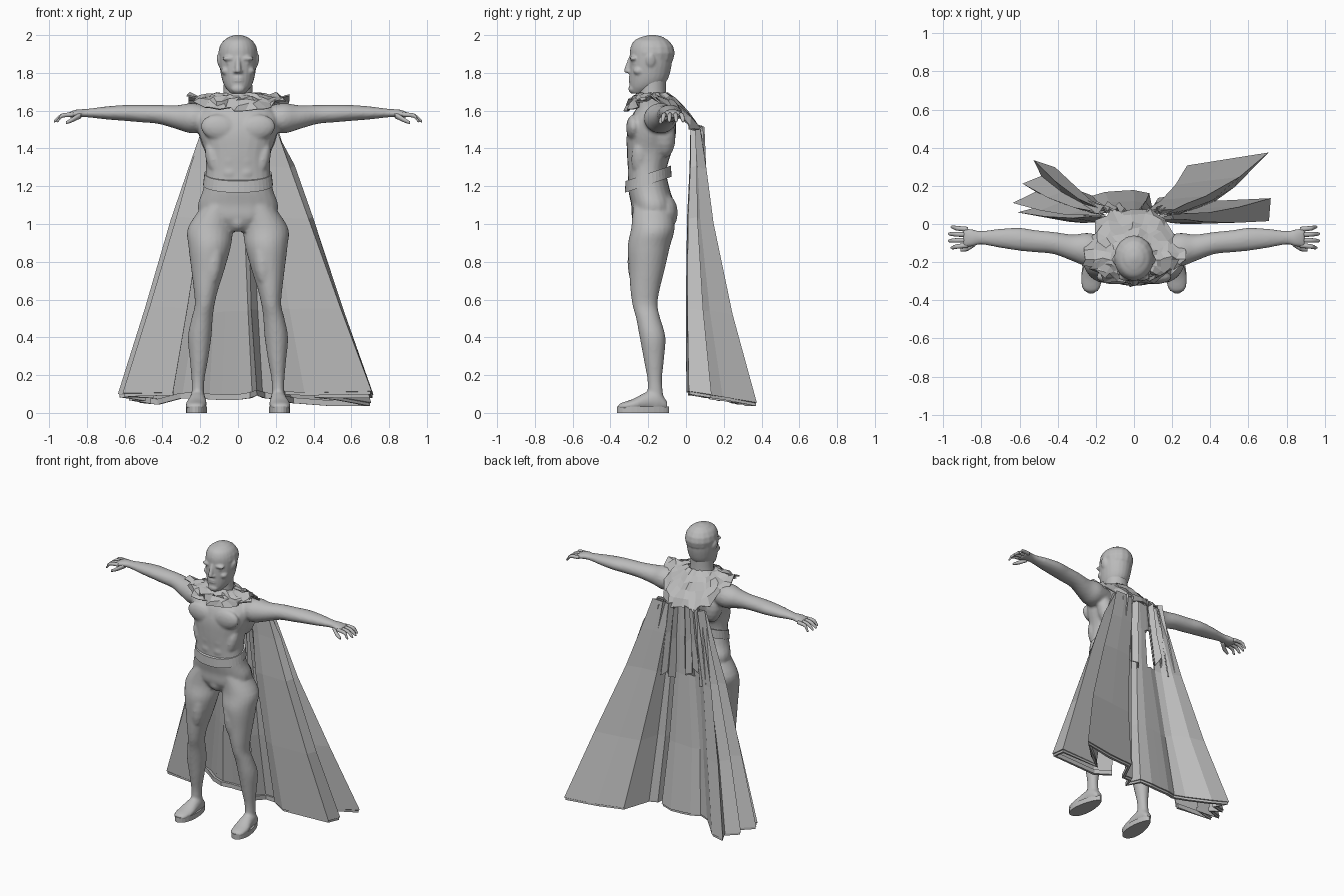
import bpy, bmesh, math, random
from mathutils import Vector

random.seed(4)
old = bpy.data.objects.get("Cube")
if old:
    bpy.data.objects.remove(old)

grey = bpy.data.materials.new("plain_grey")
grey.use_nodes = True
grey.diffuse_color = (.5, .5, .5, 1)
grey.node_tree.nodes["Principled BSDF"].inputs["Base Color"].default_value = (.5, .5, .5, 1)


def finish(bm, name, smooth=True):
    bmesh.ops.recalc_face_normals(bm, faces=bm.faces)
    mesh = bpy.data.meshes.new(name)
    for face in bm.faces:
        face.smooth = smooth
    bm.to_mesh(mesh)
    bm.free()
    obj = bpy.data.objects.new(name, mesh)
    bpy.context.collection.objects.link(obj)
    mesh.materials.append(grey)
    return obj


def fuse(obj, voxel, rounds):
    """Merge overlapping forms into one soft skin."""
    remesh = obj.modifiers.new("fuse", 'REMESH')
    remesh.mode = 'VOXEL'
    remesh.voxel_size = voxel
    remesh.use_smooth_shade = True
    soften = obj.modifiers.new("soften", 'SMOOTH')
    soften.iterations = rounds


def spline(rows, steps):
    """Smoothly interpolate rows of numbers."""
    rows = [Vector(row) for row in rows]
    padded = [rows[0]] + rows + [rows[-1]]
    out = []
    for a, b, c, d in zip(padded, padded[1:], padded[2:], padded[3:]):
        for s in range(steps):
            t = s / steps
            out.append(b + (c - a) * t / 2 + (a - b * 5 / 2 + c * 2 - d / 2) * t * t
                       + (b * 3 - a - c * 3 + d) * t ** 3 / 2)
    return out + [rows[-1]]


def loft(bm, rows, axis='z', side=1, square=1.0, steps=4, n=24):
    """Rows hold the position on the axis, two centre offsets and two radii."""
    rings = []
    for p, u, v, ru, rv in spline(rows, steps):
        ring = []
        for k in range(n):
            a = math.tau * k / n
            c, s = math.cos(a), math.sin(a)
            du = u + ru * math.copysign(abs(c) ** square, c)
            dv = v + rv * math.copysign(abs(s) ** square, s)
            co = {'x': (p, du, dv), 'y': (du, p, dv), 'z': (du, dv, p)}[axis]
            ring.append(bm.verts.new((co[0] * side, co[1], co[2])))
        rings.append(ring)
    for lo, hi in zip(rings, rings[1:]):
        for k in range(n):
            bm.faces.new((lo[k - 1], lo[k], hi[k], hi[k - 1]))
    bm.faces.new(rings[0])
    bm.faces.new(rings[-1])


def blob(bm, at, size, lean=0):
    """An ellipsoid, optionally leaning sideways."""
    rows = []
    for i in range(9):
        a = math.radians(-84 + 21 * i)
        dz, w = size[2] * math.sin(a), math.cos(a)
        rows.append((at[2] + dz, at[0] + lean * dz, at[1], size[0] * w, size[1] * w))
    loft(bm, rows, steps=1, n=16)


# Trunk and neck
bm = bmesh.new()
loft(bm, [(.96, 0, -.19, .07, .06), (1.03, 0, -.18, .19, .105), (1.1, 0, -.175, .212, .115),
          (1.18, 0, -.195, .186, .11), (1.28, 0, -.205, .17, .102), (1.38, 0, -.195, .175, .118),
          (1.48, 0, -.183, .207, .13), (1.56, 0, -.175, .215, .118), (1.62, 0, -.17, .17, .088),
          (1.66, 0, -.175, .09, .07)], square=.88)
loft(bm, [(1.58, 0, -.17, .11, .08), (1.68, 0, -.18, .08, .075), (1.79, 0, -.18, .076, .075)])

LEG = [(1.1, .1, -.18, .085, .1), (.98, .145, -.175, .12, .115), (.88, .15, -.197, .112, .112),
       (.75, .16, -.208, .086, .093), (.65, .17, -.217, .064, .077), (.57, .177, -.217, .052, .066),
       (.5, .19, -.2, .056, .064), (.4, .203, -.177, .062, .068), (.28, .207, -.17, .048, .053),
       (.16, .212, -.165, .033, .038), (.03, .213, -.16, .036, .05)]
ARM = [(.14, -.14, 1.56, .07, .06), (.24, -.135, 1.56, .088, .08), (.32, -.125, 1.565, .07, .064),
       (.42, -.1, 1.58, .058, .05), (.52, -.09, 1.585, .058, .046), (.6, -.08, 1.588, .06, .042),
       (.7, -.075, 1.588, .05, .034), (.8, -.072, 1.587, .036, .022), (.85, -.073, 1.585, .046, .022),
       (.895, -.072, 1.577, .053, .016)]
FOOT = [(-.1, .21, .04, .025, .02), (-.15, .213, .065, .04, .055), (-.21, .215, .06, .046, .05),
        (-.28, .222, .042, .056, .032), (-.34, .225, .034, .045, .02), (-.36, .223, .03, .02, .01)]
for s in (1, -1):
    loft(bm, LEG, side=s)
    loft(bm, ARM, axis='x', side=s)
    loft(bm, FOOT, axis='y', side=s)
    # Chest, belly, flank, back, seat, thigh and knee
    blob(bm, (.098 * s, -.277, 1.51), (.1, .04, .07), .15 * s)
    for z in (1.27, 1.335, 1.395):
        blob(bm, (.042 * s, -.29, z), (.038, .02, .03))
    blob(bm, (.13 * s, -.24, 1.34), (.04, .05, .1), .2 * s)
    blob(bm, (.15 * s, -.11, 1.46), (.055, .055, .11), .2 * s)
    blob(bm, (.09 * s, -.115, 1.06), (.095, .072, .1))
    blob(bm, (.13 * s, -.26, .8), (.05, .05, .14), -.1 * s)
    blob(bm, (.175 * s, -.262, .6), (.034, .026, .04))
blob(bm, (0, -.25, 1.02), (.045, .035, .055))
fuse(finish(bm, "body"), .01, 2)

# Fingers and thumbs, spread and drooping at the tips
THUMB = [(.83, -.095, 1.578, .02, .018), (.875, -.127, 1.553, .015, .014), (.91, -.136, 1.536, .008, .008)]
for s, label in ((1, "left_fingers"), (-1, "right_fingers")):
    bm = bmesh.new()
    loft(bm, THUMB, axis='x', side=s, n=10)
    for i in range(4):
        y = -.112 + .028 * i
        spread = .008 * (i - 1.5)
        reach = .982 - .014 * abs(i - 1.5)
        loft(bm, [(.87, y, 1.579, .013, .012), (.93, y + spread / 2, 1.574, .012, .012),
                  (reach - .01, y + spread, 1.55, .009, .01), (reach, y + spread, 1.543, .003, .004)],
             axis='x', side=s, n=10)
    finish(bm, label)

# Head with hair, nose, lips, chin, brow, eyes, cheeks and ears
bm = bmesh.new()
loft(bm, [(1.69, 0, -.25, .035, .04), (1.72, 0, -.22, .064, .078), (1.76, 0, -.2, .083, .1),
          (1.82, 0, -.19, .095, .11), (1.88, 0, -.185, .101, .113), (1.93, 0, -.183, .098, .112),
          (1.97, 0, -.185, .078, .09), (1.99, 0, -.187, .04, .05)])
blob(bm, (0, -.178, 1.905), (.105, .119, .097))
loft(bm, [(1.8, 0, -.308, .012, .012), (1.815, 0, -.312, .016, .016), (1.885, 0, -.29, .011, .012)], n=12)
for z in (1.772, 1.758):
    blob(bm, (0, -.29, z), (.032, .015, .008))
blob(bm, (0, -.285, 1.715), (.036, .02, .024))
for s in (1, -1):
    blob(bm, (.042 * s, -.278, 1.876), (.042, .02, .014))
    blob(bm, (.042 * s, -.272, 1.85), (.021, .017, .01))
    blob(bm, (.014 * s, -.3, 1.807), (.012, .014, .01))
    blob(bm, (.06 * s, -.25, 1.81), (.03, .03, .022))
    blob(bm, (.1 * s, -.187, 1.862), (.011, .024, .036), .2 * s)
fuse(finish(bm, "head"), .007, 1)

# Belt, higher at the back
bm = bmesh.new()
loft(bm, [(1.208, 0, -.2, .185, .124), (1.268, 0, -.2, .178, .12)], square=.94, steps=1, n=40)
for v in bm.verts:
    v.co.z += (v.co.y + .2) * .34
finish(bm, "belt", False)

# Flat soles, toes turned slightly out
for s, label in ((1, "left_sole"), (-1, "right_sole")):
    bm = bmesh.new()
    ring = []
    for k in range(28):
        a = math.tau * k / 28
        dy = .138 * math.sin(a)
        ring.append(bm.verts.new((s * (.217 - .07 * dy + math.cos(a) * (.054 - .1 * dy)), dy - .228, 0)))
    top = bmesh.ops.extrude_face_region(bm, geom=[bm.faces.new(ring)], use_keep_orig=True)
    for g in top['geom']:
        if isinstance(g, bmesh.types.BMVert):
            g.co.z = .035
    finish(bm, label, False)


def sheet(name, rows, closed, gaps=(), thick=.008):
    """Pleated cloth from rows of points; gaps names the missing quads."""
    bm = bmesh.new()
    grid = [[bm.verts.new(p) for p in row] for row in rows]
    n = len(rows[0])
    for r in range(len(rows) - 1):
        for k in range(n if closed else n - 1):
            if (r, k) not in gaps:
                j = (k + 1) % n
                bm.faces.new((grid[r][k], grid[r][j], grid[r + 1][j], grid[r + 1][k]))
    shell = finish(bm, name, False).modifiers.new("cloth", 'SOLIDIFY')
    shell.thickness = thick


# Crumpled mantle round the neck, falling down the back
rows = []
for r in range(6):
    f = r / 5
    row = []
    for k in range(32):
        a = math.tau * k / 32
        c, s = math.cos(a), math.sin(a)
        drop = .012 + .075 * max(0, -s) + .2 * max(0, s)
        wob = [random.uniform(-.017, .017) * (.4 + f) for _ in range(3)]
        row.append((c * (.09 + .17 * f) + wob[0],
                    -.18 + s * (.08 + (.18 if s > 0 else .055) * f) + wob[1],
                    1.695 - drop * f ** 1.3 + wob[2] * .7))
    rows.append(row)
sheet("mantle", rows, True)

# Cape: a folded hem line drawn in towards the shoulders, broad and calm at the centre
HEM = [(-.34, .02), (-.6, .06), (-.46, .1), (-.63, .11), (-.5, .17), (-.58, .21), (-.47, .25),
       (-.53, .33), (-.41, .29), (-.3, .17), (-.22, .14), (-.15, .16), (-.08, .165), (0, .17),
       (.07, .155), (.1, .05), (.13, .13), (.2, .14), (.28, .3), (.48, .33),
       (.7, .37), (.52, .2), (.42, .12), (.71, .13), (.7, .02), (.36, .01), (.24, .07)]
rows = []
for z, kx, ky, shift in ((1.5, .29, .12, .03), (1.3, .4, .22, .025), (1.03, .54, .36, .01),
                         (.55, .78, .66, 0), (.1, 1, 1, 0)):
    row = []
    for x, y in HEM:
        jitter = random.uniform(-.01, .01)
        sag = (.015 - .17 * y) * (1.6 - z) / 1.5
        row.append((x * kx + jitter, y * ky + shift, z + sag + jitter))
    rows.append(row)
sheet("cape", rows, False, {(1, 10), (1, 11), (1, 16)})

# Thick bound edge along the hem
sheet("cape_hem", [[(x, y, z + d) for x, y, z in rows[-1]] for d in (.015, -.015)], False, thick=.018)

# Ragged strips hanging from the mantle down the back
for i, x in enumerate((-.17, -.09, .05, .14)):
    tip = 1.0 + .08 * (i % 2)
    fold = [(x - .03, .05), (x - .008, .09), (x + .012, .055), (x + .035, .085)]
    sheet("back_strip_%d" % (i + 1),
          [[(px * w, py + dy, z + random.uniform(-.03, .03)) for px, py in fold]
           for z, w, dy in ((1.5, .9, 0), (1.28, 1.15, .01), (tip, 1.4, .03))], False)
